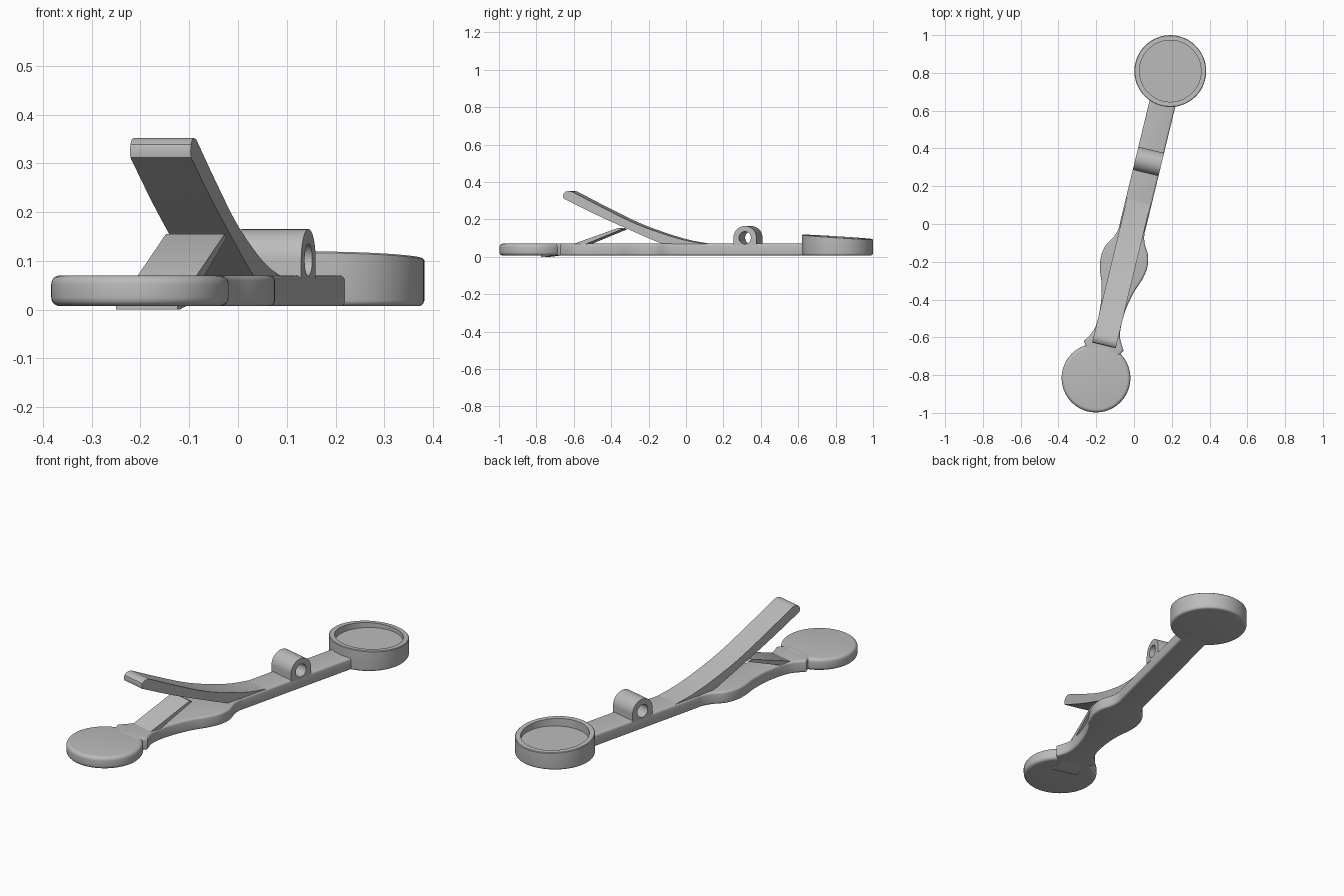
import bpy, bmesh
from math import sin, cos, pi, radians
from mathutils import Matrix, Vector

if "Cube" in bpy.data.objects:
    bpy.data.objects.remove(bpy.data.objects["Cube"])

# Single plain material
gray = bpy.data.materials.new("plain_gray")
gray.use_nodes = True
color = (0.5, 0.5, 0.5, 1)
gray.diffuse_color = color
gray.node_tree.nodes["Principled BSDF"].inputs["Base Color"].default_value = color

# Parts are built along the y axis, then turned together
PLACE = Matrix.Translation((-0.004, -0.001, 0)) @ Matrix.Rotation(radians(-13.6), 4, "Z")
BASE, DECK = 0.007, 0.07


def finish(name, bm):
    bmesh.ops.recalc_face_normals(bm, faces=bm.faces)
    mesh = bpy.data.meshes.new(name)
    bm.to_mesh(mesh)
    bm.free()
    mesh.materials.append(gray)
    obj = bpy.data.objects.new(name, mesh)
    bpy.context.collection.objects.link(obj)
    obj.matrix_world = PLACE
    bpy.ops.object.select_all(action="DESELECT")
    obj.select_set(True)
    bpy.context.view_layer.objects.active = obj
    bpy.ops.object.shade_smooth_by_angle(angle=radians(32))
    return obj


def smooth_path(points, steps=4):
    """Catmull-Rom curve through 2D points."""
    p = [Vector(q) for q in points]
    p = [p[0]] + p + [p[-1]]
    out = []
    for a, b, c, d in zip(p, p[1:], p[2:], p[3:]):
        for i in range(steps):
            t = i / steps
            out.append(0.5 * (2 * b + (c - a) * t + (2 * a - 5 * b + 4 * c - d) * t * t
                              + (3 * b - a - 3 * c + d) * t ** 3))
    return out + [p[-1]]


def prism(name, outline, to_3d, low, high, bevel=0):
    """Extrude an outline between two levels, with optional rounded rims."""
    bm = bmesh.new()
    caps = [[bm.verts.new(to_3d(p, h)) for p in outline] for h in (low, high)]
    rims = [bm.faces.new(ring) for ring in caps]
    n = len(outline)
    for i in range(n):
        j = (i + 1) % n
        bm.faces.new((caps[0][i], caps[0][j], caps[1][j], caps[1][i]))
    if bevel:
        bmesh.ops.recalc_face_normals(bm, faces=bm.faces)
        edges = list({e for f in rims for e in f.edges})
        bmesh.ops.bevel(bm, geom=edges, offset=bevel, segments=4, profile=0.5,
                        affect="EDGES", clamp_overlap=True)
    return finish(name, bm)


def lathe(name, profile, y, slope=0, sides=72):
    """Turn (radius, height) points; heights above the deck follow the slope."""
    bm = bmesh.new()
    rings = []
    for r, z in profile:
        ring = []
        for i in range(sides):
            a = 2 * pi * i / sides
            dy = r * sin(a)
            tilt = slope * dy if z > 0.09 else 0
            ring.append(bm.verts.new((r * cos(a), y + dy, z + tilt)))
        rings.append(ring)
    for a, b in zip(rings, rings[1:]):
        for i in range(sides):
            j = (i + 1) % sides
            bm.faces.new((a[i], a[j], b[j], b[i]))
    bm.faces.new(rings[0])
    bm.faces.new(rings[-1])
    return finish(name, bm)


def rounded_corner(r, z, size, start):
    """Quarter arc for a lathe profile, centred at (r, z)."""
    return [(r + size * cos(start + i * pi / 10), z + size * sin(start + i * pi / 10))
            for i in range(6)]


def plan(p, h):
    return (p[0], p[1], h)


def side(p, h):
    return (h, p[0], p[1])


# Solid round end
R, E = 0.182, 0.018
lathe("round_end", rounded_corner(R - E, BASE + E, E, -pi / 2)
      + rounded_corner(R - E, DECK - E, E, 0), -0.838)

# Cup end with a slanted rim and a shallow recess
R, E = 0.19, 0.012
lathe("cup_end", rounded_corner(R - E, BASE + E, E, -pi / 2)
      + [(R, 0.104), (R - 0.003, 0.107), (0.163, 0.107), (0.163, 0.075)],
      0.834, slope=-0.065)

# Main bar with a swollen grip and a flare beside the round end
half = smooth_path([(0.07, 0.7), (0.07, 0.3), (0.07, 0.02), (0.07, -0.04), (0.085, -0.09),
                    (0.116, -0.145), (0.126, -0.21), (0.113, -0.28), (0.088, -0.35),
                    (0.069, -0.44), (0.064, -0.53), (0.073, -0.6), (0.108, -0.662)])
half += [Vector((0.092, -0.688)), Vector((0.088, -0.72))]
mirrored = [Vector((-p.x, p.y)) for p in reversed(half)]
prism("main_bar", half + mirrored, plan, BASE, DECK, bevel=0.011)

# Curved spring lever with a rounded tip
upper = smooth_path([(0.135, 0.068), (0.02, 0.087), (-0.1, 0.12), (-0.26, 0.177),
                     (-0.43, 0.257), (-0.61, 0.348)])
tip = [Vector(p) for p in ((-0.628, 0.352), (-0.645, 0.349), (-0.657, 0.339),
                           (-0.66, 0.325), (-0.657, 0.312))]
lower = smooth_path([(-0.645, 0.306), (-0.46, 0.217), (-0.26, 0.13), (-0.13, 0.076),
                     (-0.04, 0.05)])
prism("spring_lever", upper + tip + lower, side, -0.064, 0.064)

# Sloping stop under the lever
prism("lever_stop", [(-0.61, 0.06), (-0.6, 0.07), (-0.355, 0.155), (-0.338, 0.147),
                     (-0.53, 0.07), (-0.53, 0.06)], side, -0.062, 0.062)

# Thin wedge under the round end
prism("underside_wedge", [(-0.78, 0.0), (-0.78, 0.012), (-0.69, 0.012), (-0.705, BASE),
                          (-0.76, 0.0)], side, -0.065, 0.065)

# Pivot lug: arch-shaped block with a cross hole
bm = bmesh.new()
N, RO, RI, CY, CZ, W = 64, 0.063, 0.033, 0.342, 0.102, 0.07
loops = []
for i in range(N):
    c, s = cos(2 * pi * i / N), sin(2 * pi * i / N)
    reach = RO if s >= 0 else min(RO / max(abs(c), 0.001), 0.042 / -s)
    loops.append([bm.verts.new((x, CY + r * c, CZ + r * s))
                  for x, r in ((-W, RI), (W, RI), (W, reach), (-W, reach))])
for i in range(N):
    a, b = loops[i], loops[(i + 1) % N]
    for k in range(4):
        m = (k + 1) % 4
        bm.faces.new((a[k], a[m], b[m], b[k]))
finish("pivot_lug", bm)
